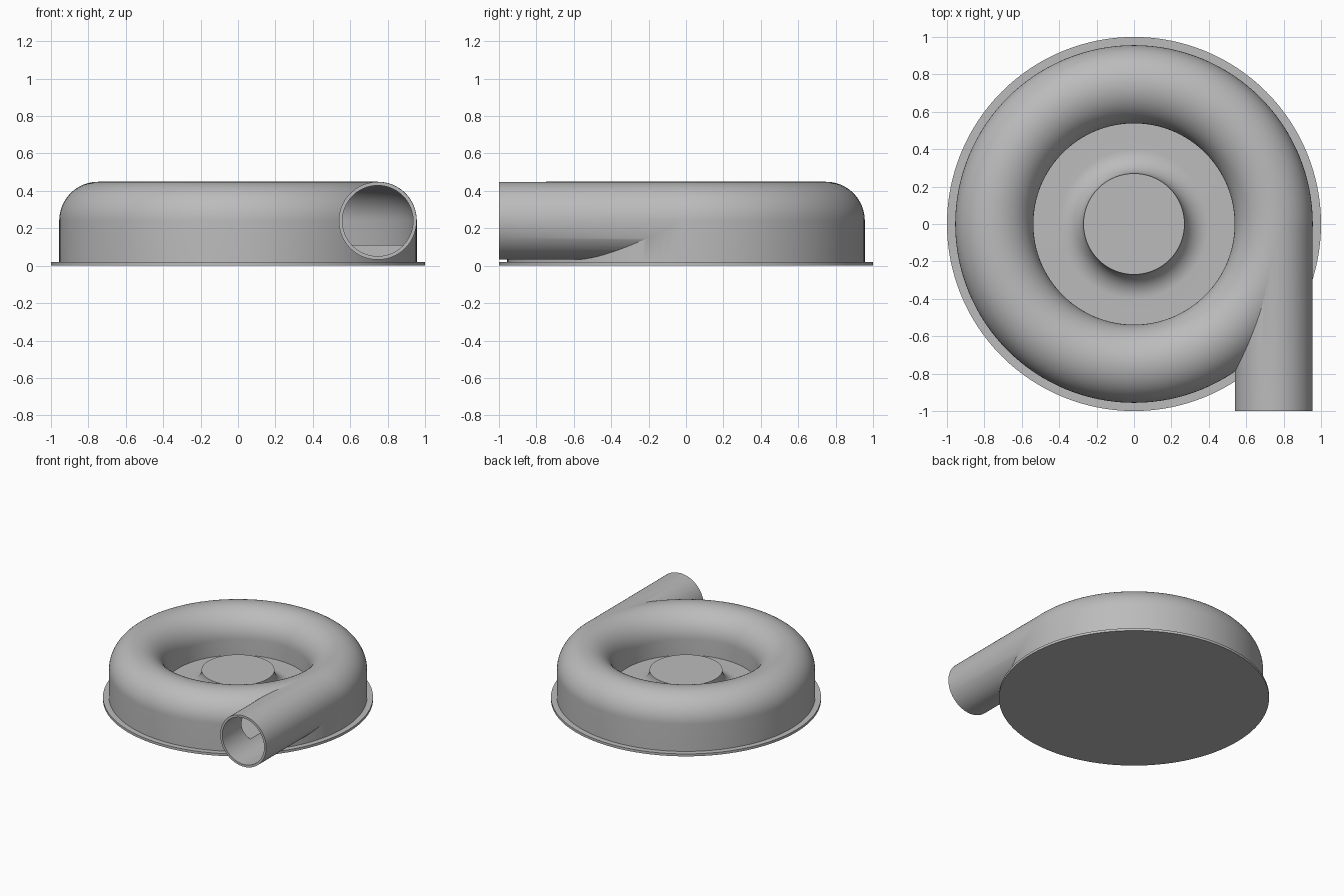
import bpy, bmesh, math

cube = bpy.data.objects.get("Cube")
if cube:
    bpy.data.objects.remove(cube, do_unlink=True)

RING, MID = 0.747, 0.24      # centre line radius and height of the duct
FLOOR = 0.11                 # floor level inside the housing

grey = bpy.data.materials.new("plain grey")
grey.use_nodes = True
colour = (0.5, 0.5, 0.5, 1)
grey.diffuse_color = colour
grey.node_tree.nodes["Principled BSDF"].inputs["Base Color"].default_value = colour


def finish(name, bm):
    bmesh.ops.recalc_face_normals(bm, faces=bm.faces)
    mesh = bpy.data.meshes.new(name)
    bm.to_mesh(mesh)
    bm.free()
    mesh.materials.append(grey)
    obj = bpy.data.objects.new(name, mesh)
    bpy.context.collection.objects.link(obj)
    return obj


def arc(cx, cz, r, start, end, steps):
    angles = [math.radians(start + (end - start) * i / steps) for i in range(steps + 1)]
    return [(cx + r * math.cos(a), cz + r * math.sin(a)) for a in angles]


def lathe(name, profile, closed=False, steps=128):
    """Spin an (r, z) profile around the z axis."""
    bm = bmesh.new()
    verts = [bm.verts.new((r, 0, z)) for r, z in profile]
    edges = [bm.edges.new(pair) for pair in zip(verts, verts[1:])]
    if closed:
        edges.append(bm.edges.new((verts[-1], verts[0])))
    bmesh.ops.spin(bm, geom=verts + edges, axis=(0, 0, 1), cent=(0, 0, 0),
                   angle=math.tau, steps=steps, use_merge=True)
    bmesh.ops.remove_doubles(bm, verts=bm.verts, dist=0.00001)
    return finish(name, bm)


def pipe(name, radius, y0, y1):
    """Solid cylinder along y on the duct centre line."""
    bm = bmesh.new()
    bmesh.ops.create_cone(bm, cap_ends=True, segments=96, radius1=radius,
                          radius2=radius, depth=y1 - y0)
    for v in bm.verts:
        x, y, z = v.co
        v.co = (RING + x, (y0 + y1) / 2 + z, MID + y)
    return finish(name, bm)


def combine(target, tool, operation):
    mod = target.modifiers.new(operation.lower(), 'BOOLEAN')
    mod.operation, mod.object, mod.solver = operation, tool, 'EXACT'
    bpy.context.view_layer.objects.active = target
    bpy.ops.object.modifier_apply(modifier=mod.name)
    bpy.data.objects.remove(tool, do_unlink=True)


# Base plate
base = lathe("base_plate", [(0, 0), (1, 0), (1, 0.02), (0, 0.02)])

# Housing: flared hub, floor, rounded ring and straight outer wall
profile = [(0, MID)] + arc(0.40, MID, 0.13, 180, 270, 16)
profile += [(RING - 0.209, FLOOR)] + arc(RING, MID, 0.209, 180, 0, 40)
profile += [(RING + 0.209, 0.01), (0, 0.01)]
housing = lathe("volute_housing", profile)

# Outlet pipe, then the hollow duct and bore
combine(housing, pipe("outlet_pipe", 0.208, -1, 0), 'UNION')
cavity = [(RING - 0.19, FLOOR)] + arc(RING, MID, 0.19, 180, 0, 40) + [(RING + 0.19, FLOOR)]
combine(housing, lathe("duct_cavity", cavity, closed=True), 'DIFFERENCE')
combine(housing, pipe("outlet_bore", 0.189, -1.1, 0), 'DIFFERENCE')

# Smooth shading with sharp edges kept
for obj in (base, housing):
    bpy.ops.object.select_all(action='DESELECT')
    obj.select_set(True)
    bpy.context.view_layer.objects.active = obj
    bpy.ops.object.shade_smooth_by_angle(angle=math.radians(30))
